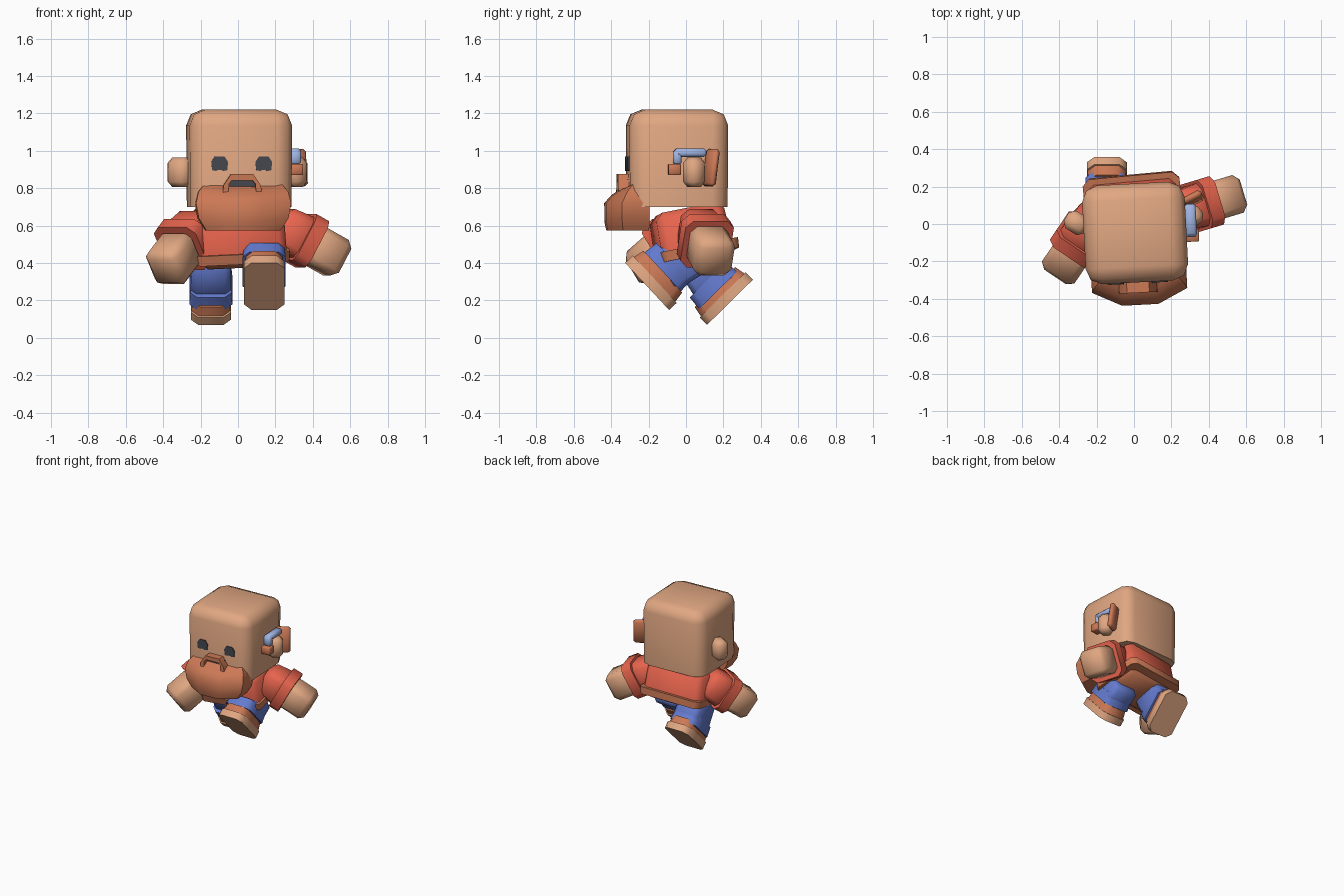
import bpy, bmesh, math
from mathutils import Matrix, Vector

if "Cube" in bpy.data.objects:
    bpy.data.objects.remove(bpy.data.objects["Cube"])


def material(name, srgb):
    m = bpy.data.materials.new(name)
    m.diffuse_color = [((c + 0.055) / 1.055) ** 2.4 for c in srgb] + [1.0]
    m.use_nodes = True
    m.node_tree.nodes["Principled BSDF"].inputs["Base Color"].default_value = m.diffuse_color
    return m


SKIN = material("tan skin", (0.88, 0.655, 0.51))
BROWN = material("rust brown", (0.80, 0.475, 0.335))
RED = material("jacket red", (0.92, 0.40, 0.31))
BLUE = material("trouser blue", (0.39, 0.48, 0.81))
PALE = material("pale blue", (0.63, 0.71, 0.89))
DARK = material("dark grey", (0.27, 0.28, 0.31))


def finish(name, bm, mat, matrix=Matrix(), angle=50):
    bmesh.ops.recalc_face_normals(bm, faces=bm.faces)
    me = bpy.data.meshes.new(name)
    bm.to_mesh(me)
    bm.free()
    me.transform(matrix)
    me.materials.append(mat)
    ob = bpy.data.objects.new(name, me)
    bpy.context.collection.objects.link(ob)
    bpy.ops.object.select_all(action='DESELECT')
    ob.select_set(True)
    bpy.context.view_layer.objects.active = ob
    bpy.ops.object.shade_smooth_by_angle(angle=math.radians(angle))
    return ob


def frame(centre, z, x=(1, 0, 0)):
    """Placement whose local z follows a limb; x is made square to it."""
    z, x = Vector(z).normalized(), Vector(x)
    x = (x - z * x.dot(z)).normalized()
    rot = Matrix((x, z.cross(x), z)).transposed().to_4x4()
    return Matrix.Translation(centre) @ rot


def box(name, mat, matrix, size, bevel=0.03, taper=1.0, edges="all", seg=1):
    """Chamfered box; taper scales the low-z end."""
    bm = bmesh.new()
    bmesh.ops.create_cube(bm, size=1)
    for v in bm.verts:
        k = taper if v.co.z < 0 else 1
        v.co = Vector((v.co.x * size[0] * k, v.co.y * size[1] * k, v.co.z * size[2]))
    if edges == "side":
        pick = [e for e in bm.edges if e.verts[0].co.z * e.verts[1].co.z < 0]
    elif edges == "no_bottom":
        pick = [e for e in bm.edges if max(v.co.z for v in e.verts) > 0]
    else:
        pick = bm.edges[:]
    if bevel:
        bmesh.ops.bevel(bm, geom=pick, offset=bevel, segments=seg, profile=0.5,
                        affect='EDGES', clamp_overlap=True)
    return finish(name, bm, mat, matrix)


def plate(name, mat, matrix, pts, y0, y1):
    """Outline in x and z, extruded along y."""
    bm = bmesh.new()
    f = bm.faces.new([bm.verts.new((x, y0, z)) for x, z in pts])
    ext = bmesh.ops.extrude_face_region(bm, geom=[f])["geom"]
    bmesh.ops.translate(bm, verts=[g for g in ext if isinstance(g, bmesh.types.BMVert)],
                        vec=(0, y1 - y0, 0))
    return finish(name, bm, mat, matrix)


def at(x, y, z, yaw=0):
    return Matrix.Translation((x, y, z)) @ Matrix.Rotation(math.radians(yaw), 4, 'Z')


# Head, turned slightly
HEAD = at(0.006, -0.048, 0, 3)
box("head", SKIN, HEAD @ at(0, 0, 0.96), (0.55, 0.53, 0.52), 0.085, 0.985, "no_bottom", 2)

# Eyes: small arches with a notch underneath
arch = [(-0.045, 0.01), (-0.025, 0.04), (0.025, 0.04), (0.045, 0.01), (0.04, -0.034),
        (0.018, -0.038), (0.008, -0.032), (-0.008, -0.032), (-0.018, -0.038), (-0.04, -0.034)]
for side, sx in (("left", -1), ("right", 1)):
    plate(side + "_eye", DARK, HEAD @ at(sx * 0.118, 0, 0.93), arch, -0.270, -0.262)

# Moustache arch over a dark mouth
plate("moustache", BROWN, HEAD,
      [(-0.105, 0.77), (-0.10, 0.815), (-0.06, 0.875), (0.06, 0.875), (0.10, 0.815),
       (0.105, 0.77), (0.075, 0.77), (0.07, 0.825), (0.055, 0.842), (-0.055, 0.842),
       (-0.07, 0.825), (-0.075, 0.77)], -0.32, -0.25)
plate("mouth", DARK, HEAD, [(-0.08, 0.77), (-0.08, 0.85), (0.08, 0.85), (0.08, 0.77)],
      -0.271, -0.263)

# Beard: stacked half rings (height, half width, front, rear, centre dip)
bm = bmesh.new()
rings = []
for z, w, fr, bk, dip in ((0.575, 0.20, -0.375, -0.16, 0), (0.64, 0.24, -0.385, -0.16, 0.02),
                          (0.72, 0.255, -0.385, -0.16, 0), (0.78, 0.24, -0.35, -0.20, 0.02),
                          (0.82, 0.21, -0.31, -0.24, 0.03)):
    rings.append([bm.verts.new(p) for p in (
        (-w, bk, z), (-w, fr * 0.8, z), (-w * 0.38, fr, z - dip),
        (w * 0.38, fr, z - dip), (w, fr * 0.8, z), (w, bk, z))])
for a, b in zip(rings, rings[1:]):
    for i in range(6):
        j = (i + 1) % 6
        bm.faces.new((a[i], a[j], b[j], b[i]))
bm.faces.new(rings[0])
bm.faces.new(rings[-1])
finish("beard", bm, BROWN, HEAD @ at(0.008, 0, 0))

# Ears, with a hearing aid on the right one
box("left_ear", SKIN, HEAD @ at(-0.31, 0.07, 0.885, -35), (0.13, 0.11, 0.16), 0.03)
box("right_ear", SKIN, HEAD @ at(0.31, 0.075, 0.885, 35), (0.11, 0.11, 0.16), 0.03)
tilt = Matrix.Rotation(math.radians(-8), 4, 'X')
box("right_ear_shell", BROWN, HEAD @ at(0.32, 0.165, 0.91, 25) @ tilt, (0.11, 0.04, 0.20), 0.015)
box("aid_plug", BROWN, HEAD @ at(0.305, -0.03, 0.90), (0.07, 0.065, 0.06), 0.004)
box("aid_tube_front", PALE, HEAD @ at(0.30, -0.015, 0.965), (0.06, 0.045, 0.075), 0.01)
box("aid_tube_top", PALE, HEAD @ at(0.30, 0.055, 0.99), (0.06, 0.17, 0.045), 0.012)

# Jacket, leaning forward, with its brown hem
lean = frame((0, 0.02, 0.575), (-0.03, -0.2, 1), (1, 0.1, 0))
box("jacket", RED, lean, (0.47, 0.37, 0.23), 0.04, 1.04, "no_bottom")
box("hem", BROWN, lean @ at(0, 0.01, -0.12), (0.52, 0.43, 0.055), 0.035, 0.98, "side")
box("seat", BROWN, lean @ at(0, 0, -0.15), (0.42, 0.32, 0.06), 0.03)

# Arms: shoulder point, direction, distance to hand
for side, shoulder, axis, reach in (("left", (-0.21, 0.03, 0.60), (-0.46, -0.68, -0.60), 0.30),
                                    ("right", (0.22, 0.06, 0.60), (0.83, 0.25, -0.47), 0.28)):
    s, a = Vector(shoulder), Vector(axis).normalized()
    up = (0, 0, 1)
    box(side + "_sleeve", RED, frame(s + a * 0.09, a, up), (0.26, 0.25, 0.22), 0.04, 0.82)
    box(side + "_cuff", RED, frame(s + a * 0.17, a, up), (0.28, 0.27, 0.08), 0.04, 1, "side")
    box(side + "_hand", SKIN, frame(s + a * reach, a, up), (0.215, 0.21, 0.23), 0.035)

# Legs: middle of the sole, direction, x position
for side, x, sole, axis, cuff in (("left", -0.145, (0.235, 0.190), (0, 0.70, -0.71), 0.085),
                                  ("right", 0.14, (-0.208, 0.275), (0, -0.73, -0.68), 0.11)):
    a = Vector(axis).normalized()
    p = Vector((x, *sole))
    box(side + "_sole", SKIN, frame(p - a * 0.028, a), (0.215, 0.345, 0.056), 0.04, 1.0, "side")
    box(side + "_boot", BROWN, frame(p - a * 0.08, a), (0.21, 0.33, 0.07), 0.04, 0.92, "side")
    top = Vector((x, 0.04, 0.45))
    end = p - a * cuff
    box(side + "_trouser", BLUE, frame((top + end) / 2, end - top),
        (0.22, 0.25, (end - top).length), 0.03, 0.95)
    box(side + "_trouser_cuff", BLUE, frame(end - a * 0.045, a), (0.23, 0.285, 0.08),
        0.035, 0.95, "side")
